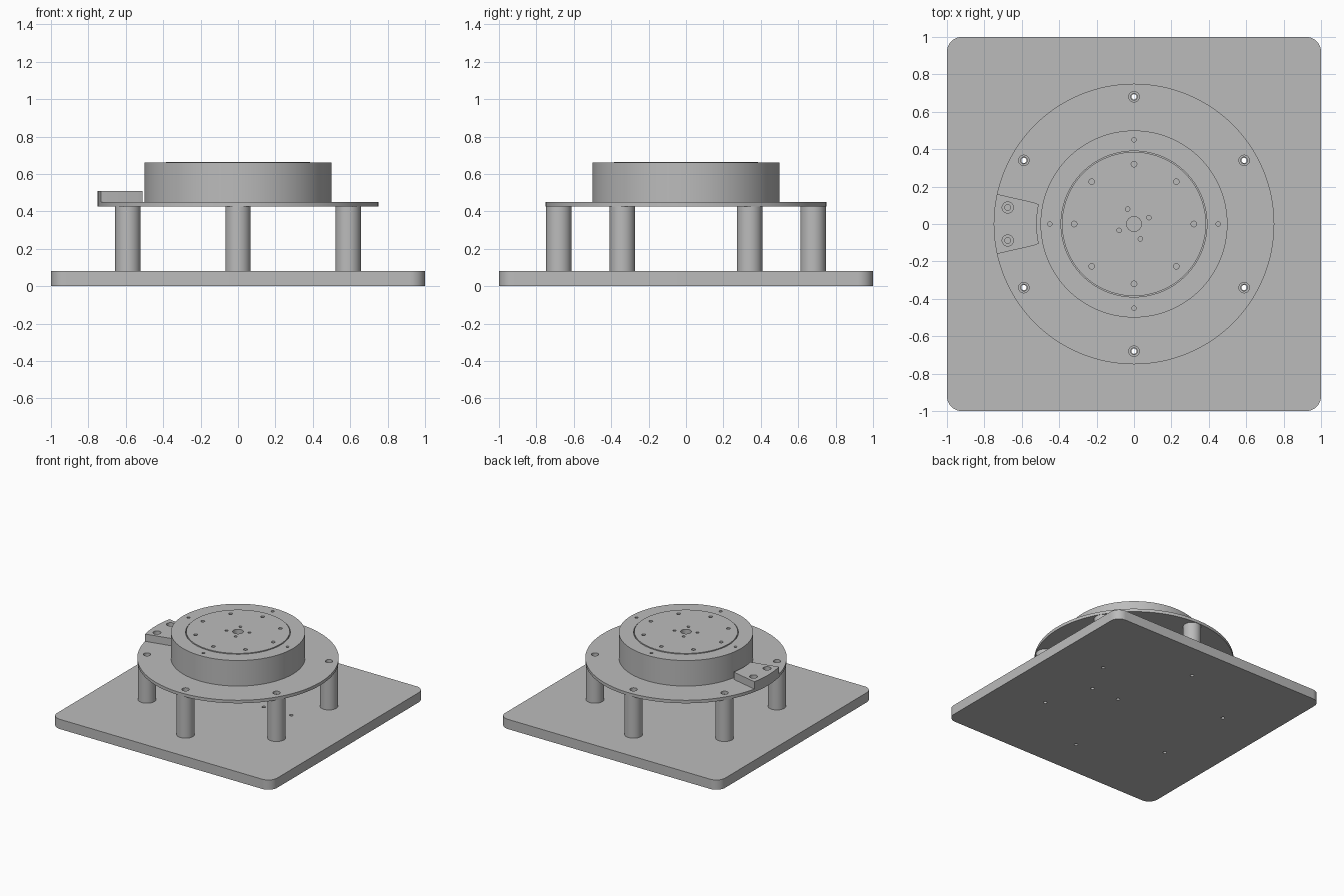
import bpy, bmesh
from math import sin, cos, pi, radians, asin
from mathutils import Matrix

cube = bpy.data.objects.get("Cube")
if cube:
    bpy.data.objects.remove(cube, do_unlink=True)

grey = bpy.data.materials.new("machined_grey")
grey.use_nodes = True
GREY = (0.5, 0.5, 0.5, 1)
grey.diffuse_color = GREY
grey.node_tree.nodes["Principled BSDF"].inputs["Base Color"].default_value = GREY


def finish(name, bm):
    bmesh.ops.recalc_face_normals(bm, faces=bm.faces)
    mesh = bpy.data.meshes.new(name)
    bm.to_mesh(mesh)
    bm.free()
    mesh.materials.append(grey)
    obj = bpy.data.objects.new(name, mesh)
    bpy.context.collection.objects.link(obj)
    return obj


def add_cylinder(bm, x, y, r, z0, z1, segments):
    bmesh.ops.create_cone(bm, cap_ends=True, segments=segments, radius1=r, radius2=r,
                          depth=z1 - z0, matrix=Matrix.Translation((x, y, (z0 + z1) / 2)))


def cylinder(name, x, y, r, z0, z1, segments=96):
    bm = bmesh.new()
    add_cylinder(bm, x, y, r, z0, z1, segments)
    return finish(name, bm)


def prism(name, outline, z0, z1):
    bm = bmesh.new()
    face = bm.faces.new([bm.verts.new((x, y, z0)) for x, y in outline])
    top = bmesh.ops.extrude_face_region(bm, geom=[face])["geom"]
    bmesh.ops.translate(bm, vec=(0, 0, z1 - z0),
                        verts=[v for v in top if isinstance(v, bmesh.types.BMVert)])
    return finish(name, bm)


def drill(obj, points, r, z0, z1, segments=24):
    """Cut a set of equal round holes out of a part."""
    bm = bmesh.new()
    for x, y in points:
        add_cylinder(bm, x, y, r, z0, z1, segments)
    cutter = finish("hole_cutter", bm)
    cutter.hide_render = True
    mod = obj.modifiers.new("holes", "BOOLEAN")
    mod.operation, mod.solver, mod.object = "DIFFERENCE", "EXACT", cutter
    bpy.context.view_layer.update()
    result = obj.evaluated_get(bpy.context.evaluated_depsgraph_get())
    mesh = bpy.data.meshes.new_from_object(result)
    obj.modifiers.clear()
    obj.data = mesh
    bpy.data.objects.remove(cutter, do_unlink=True)


def ring(radius, count, start=0.0):
    return [(radius * cos(radians(start) + 2 * pi * i / count),
             radius * sin(radians(start) + 2 * pi * i / count)) for i in range(count)]


def arc(cx, cy, r, a0, a1, steps):
    return [(cx + r * cos(a0 + (a1 - a0) * i / steps),
             cy + r * sin(a0 + (a1 - a0) * i / steps)) for i in range(steps + 1)]


parts = []
posts = ring(0.68, 6, 30)
BASE_TOP, FLANGE_LOW, FLANGE_TOP, DRUM_TOP = 0.08, 0.425, 0.45, 0.66

# Base plate with rounded corners, screw holes and two extra holes
outline = []
for i, (sx, sy) in enumerate([(1, 1), (-1, 1), (-1, -1), (1, -1)]):
    outline += arc(sx * 0.92, sy * 0.92, 0.08, i * pi / 2, (i + 1) * pi / 2, 10)
base = prism("base_plate", outline, 0, BASE_TOP)
drill(base, posts + [(0.2, 0.05), (0.45, 0.05)], 0.014, -0.1, 0.2)
parts.append(base)

# Hollow standoff posts
for i, (x, y) in enumerate(posts):
    post = cylinder(f"standoff_{i + 1}", x, y, 0.068, BASE_TOP, FLANGE_LOW, 48)
    drill(post, [(x, y)], 0.018, 0, 0.5)
    parts.append(post)

# Round flange
flange = cylinder("flange", 0, 0, 0.75, FLANGE_LOW, FLANGE_TOP, 128)
drill(flange, posts, 0.028, 0.4, 0.5)
parts.append(flange)

# Drum with a recess for the rotor
drum = cylinder("drum", 0, 0, 0.5, FLANGE_TOP, DRUM_TOP, 128)
drill(drum, [(0, 0)], 0.39, 0.6, 0.7, 96)
drill(drum, ring(0.45, 4), 0.012, 0.6, 0.7)
parts.append(drum)

# Rotor disc with bolt circle, centre bore and four small holes
rotor = cylinder("rotor", 0, 0, 0.385, 0.6, 0.665)
drill(rotor, ring(0.32, 8) + [], 0.015, 0.61, 0.7)
drill(rotor, [(0, 0)], 0.04, 0.61, 0.7, 32)
drill(rotor, ring(0.087, 4, 23), 0.012, 0.61, 0.7)
parts.append(rotor)

# Connector block on the flange edge, with counterbored holes
outer, inner = asin(0.16 / 0.75), asin(0.105 / 0.52)
outline = arc(0, 0, 0.75, pi - outer, pi + outer, 12)
outline += [(-0.535, -0.115)] + arc(0, 0, 0.52, pi + inner, pi - inner, 8) + [(-0.535, 0.115)]
block = prism("connector_block", outline, FLANGE_TOP, 0.51)
sockets = [(-0.675, s * 0.088) for s in (-1, 1)]
drill(block, sockets, 0.03, 0.48, 0.6)
drill(block, sockets, 0.016, 0.4, 0.6)
parts.append(block)

# Smooth the round walls and keep the rims crisp
bpy.ops.object.select_all(action="DESELECT")
for obj in parts:
    obj.select_set(True)
bpy.context.view_layer.objects.active = base
bpy.ops.object.shade_smooth_by_angle(angle=radians(30))
